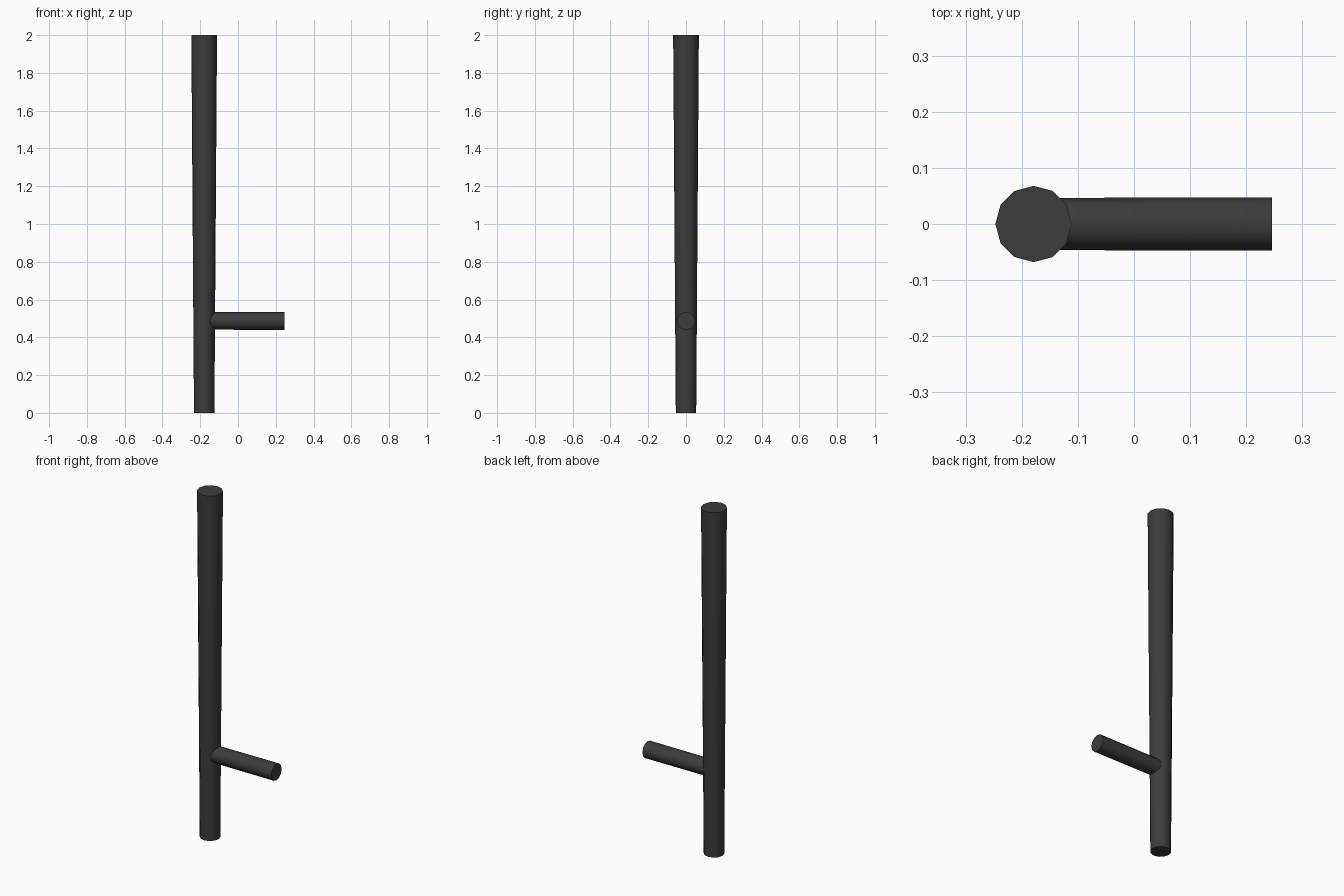
import bpy
import math

if "Cube" in bpy.data.objects:
    bpy.data.objects.remove(bpy.data.objects["Cube"])

mat = bpy.data.materials.new("dark_rubber")
mat.diffuse_color = (0.045, 0.045, 0.045, 1)
mat.use_nodes = True
mat.node_tree.nodes["Principled BSDF"].inputs["Base Color"].default_value = mat.diffuse_color


def rod(name, r_start, r_end, length, centre, rotation=(0, 0, 0)):
    """Tapered twelve-sided rod with crisp end caps."""
    bpy.ops.mesh.primitive_cone_add(vertices=12, radius1=r_start, radius2=r_end,
                                    depth=length, location=centre, rotation=rotation)
    ob = bpy.context.object
    ob.name = name
    ob.data.materials.append(mat)
    bpy.ops.object.shade_smooth_by_angle(angle=math.radians(40))
    return ob


# Long shaft, widening slightly towards the top
rod("shaft", 0.054, 0.068, 2.0, (-0.179, 0, 1.0))

# Side handle, its inner end buried in the shaft
x0, x1 = -0.17, 0.246
rod("side_handle", 0.0465, 0.0475, x1 - x0, ((x0 + x1) / 2, 0, 0.487),
    (0, math.radians(90), 0))
